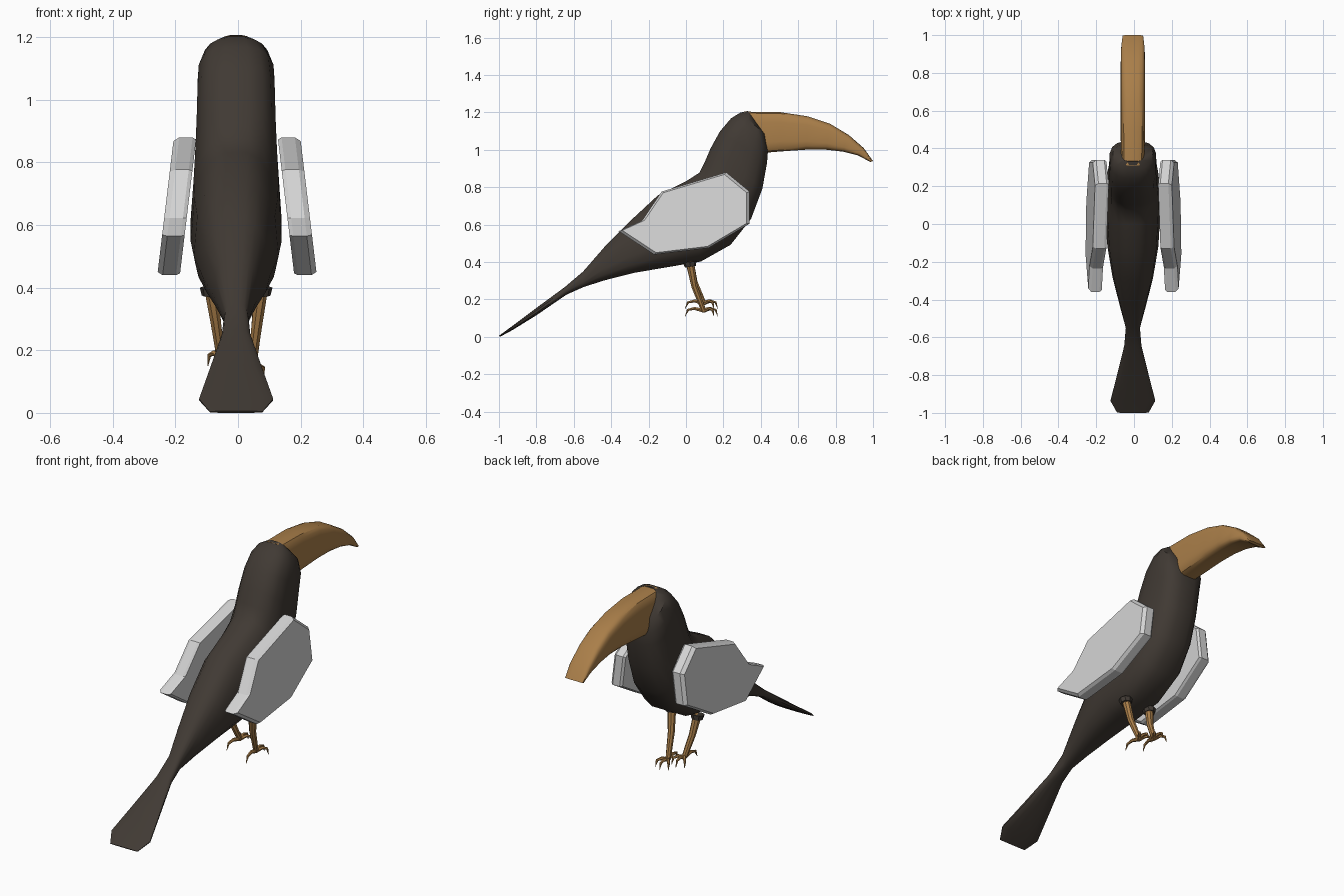
import bpy
import bmesh
import math
from mathutils import Vector

if "Cube" in bpy.data.objects:
    bpy.data.objects.remove(bpy.data.objects["Cube"], do_unlink=True)

CENTRE_X = -0.006


def make_material(name, colour):
    mat = bpy.data.materials.new(name)
    mat.use_nodes = True
    mat.diffuse_color = (*colour, 1)
    mat.node_tree.nodes["Principled BSDF"].inputs["Base Color"].default_value = (*colour, 1)
    return mat


plumage = make_material("dark brown plumage", (0.052, 0.042, 0.034))
horn = make_material("amber horn", (0.40, 0.21, 0.067))
wing_grey = make_material("pale grey wing", (0.66, 0.66, 0.66))


def finish(bm, name, mat, smooth_angle=None):
    """Turn a bmesh into a named object with one material."""
    bmesh.ops.recalc_face_normals(bm, faces=bm.faces)
    mesh = bpy.data.meshes.new(name)
    bm.to_mesh(mesh)
    bm.free()
    mesh.materials.append(mat)
    obj = bpy.data.objects.new(name, mesh)
    bpy.context.collection.objects.link(obj)
    if smooth_angle:
        bpy.ops.object.select_all(action='DESELECT')
        obj.select_set(True)
        bpy.context.view_layer.objects.active = obj
        bpy.ops.object.shade_smooth_by_angle(angle=math.radians(smooth_angle))
    return obj


def skin(bm, rings):
    """Bridge a list of vertex rings and cap both ends."""
    count = len(rings[0])
    for a, b in zip(rings, rings[1:]):
        for i in range(count):
            j = (i + 1) % count
            bm.faces.new((a[i], a[j], b[j], b[i]))
    bm.faces.new(rings[0])
    bm.faces.new(rings[-1])


def loft(name, sections, mat, sides, power, smooth_angle):
    """Sections: upper (y, z), lower (y, z), half width, width factor at the top."""
    bm = bmesh.new()
    rings = []
    for ty, tz, by, bz, half, top in sections:
        upper, lower = Vector((CENTRE_X, ty, tz)), Vector((CENTRE_X, by, bz))
        ring = []
        for i in range(sides):
            angle = 2 * math.pi * (i + 0.5) / sides
            c, s = math.cos(angle), math.sin(angle)
            u = math.copysign(abs(c) ** (2 / power), c)
            v = math.copysign(abs(s) ** (2 / power), s)
            point = lower.lerp(upper, (v + 1) / 2)
            point.x += u * half * (1 + (top - 1) * max(0, v))
            ring.append(bm.verts.new(point))
        rings.append(ring)
    skin(bm, rings)
    return finish(bm, name, mat, smooth_angle)


def tube(name, path, radii, mat, sides=8):
    """Tapered limb along a short path."""
    bm = bmesh.new()
    points = [Vector(p) for p in path]
    rings = []
    for k, p in enumerate(points):
        along = points[min(k + 1, len(points) - 1)] - points[max(k - 1, 0)]
        turn = along.to_track_quat('Z', 'Y')
        ring = []
        for i in range(sides):
            a = 2 * math.pi * i / sides
            ring.append(bm.verts.new(p + turn @ Vector((math.cos(a), math.sin(a), 0)) * radii[k]))
        rings.append(ring)
    skin(bm, rings)
    return finish(bm, name, mat, 40)


# Body from the tail fan through the narrow rump to the crown
body = [
    (-1.0, .006, -.995, 0, .085, 1),
    (-.94, .05, -.93, .035, .12, 1),
    (-.8, .155, -.8, .115, .085, 1),
    (-.65, .265, -.64, .225, .046, 1),
    (-.55, .35, -.55, .265, .038, 1),
    (-.42, .5, -.44, .3, .07, .85),
    (-.3, .62, -.28, .34, .108, .8),
    (-.15, .76, -.1, .37, .137, .75),
    (0, .835, .08, .4, .147, .75),
    (.07, .88, .24, .49, .147, .8),
    (.1, .94, .35, .63, .137, .9),
    (.13, 1.01, .41, .79, .128, 1),
    (.18, 1.1, .435, .93, .125, 1),
    (.24, 1.17, .44, 1.0, .125, .9),
    (.29, 1.2, .425, 1.08, .108, .8),
    (.33, 1.208, .38, 1.14, .06, .8),
]
loft("body", body, plumage, 16, 2.9, 35)

# Long beak hooking down at the tip
beak = [
    (.31, 1.205, .38, .98, .063, .95),
    (.5, 1.203, .5, .99, .066, .95),
    (.65, 1.18, .64, 1.0, .066, .95),
    (.77, 1.14, .75, 1.0, .066, .95),
    (.87, 1.08, .84, .99, .065, .95),
    (.95, 1.01, .92, .97, .063, .95),
    (1.0, .94, .985, .935, .055, 1),
]
loft("beak", beak, horn, 16, 4.5, 35)

# Wings: thick plates, leaning outwards towards the bottom, with chamfered rims
WING_OUTLINE = [(-.36, .565), (-.235, .622), (-.13, .777), (.215, .88),
                (.34, .777), (.34, .605), (.12, .475), (-.17, .44)]
WING_MIDDLE = Vector((.03, .65))
# Each layer: distance out from the inner face, outline scale
WING_LAYERS = [(0, .97), (.012, 1), (.055, 1), (.072, .95)]


def wing(name, side):
    bm = bmesh.new()
    rings = []
    for out, scale in WING_LAYERS:
        ring = []
        for corner in WING_OUTLINE:
            y, z = WING_MIDDLE + (Vector(corner) - WING_MIDDLE) * scale
            x = .13 + (.88 - z) * .12 + out
            ring.append(bm.verts.new((CENTRE_X / 2 + side * x, y, z)))
        rings.append(ring)
    skin(bm, rings)
    finish(bm, name, wing_grey)


# Legs with feathered cuffs, three front toes and one hind toe
def leg(label, side, ankle_z):
    hip = Vector((CENTRE_X + side * .08, .02, .4))
    ankle = Vector((CENTRE_X + side * .05, .095, ankle_z))
    shin = hip.lerp(ankle, .5) + Vector((0, -.012, 0))
    tube(label + "_leg", [hip, shin, ankle], [.023, .018, .014], horn)
    tube(label + "_cuff", [hip, hip + Vector((0, .004, -.025))], [.036, .03], plumage)
    toes = [("outer", side * .04, .055), ("middle", 0, .075),
            ("inner", -side * .04, .055), ("hind", side * .01, -.1)]
    for toe, dx, dy in toes:
        path = [ankle,
                ankle + Vector((dx * .5, dy * .5, .012)),
                ankle + Vector((dx * .9, dy * .85, .004)),
                ankle + Vector((dx, dy, -.03))]
        tube(label + "_" + toe + "_toe", path, [.012, .009, .007, .001], horn, 6)


for label, side, ankle_z in (("left", 1, .14), ("right", -1, .18)):
    wing(label + "_wing", side)
    leg(label, side, ankle_z)
